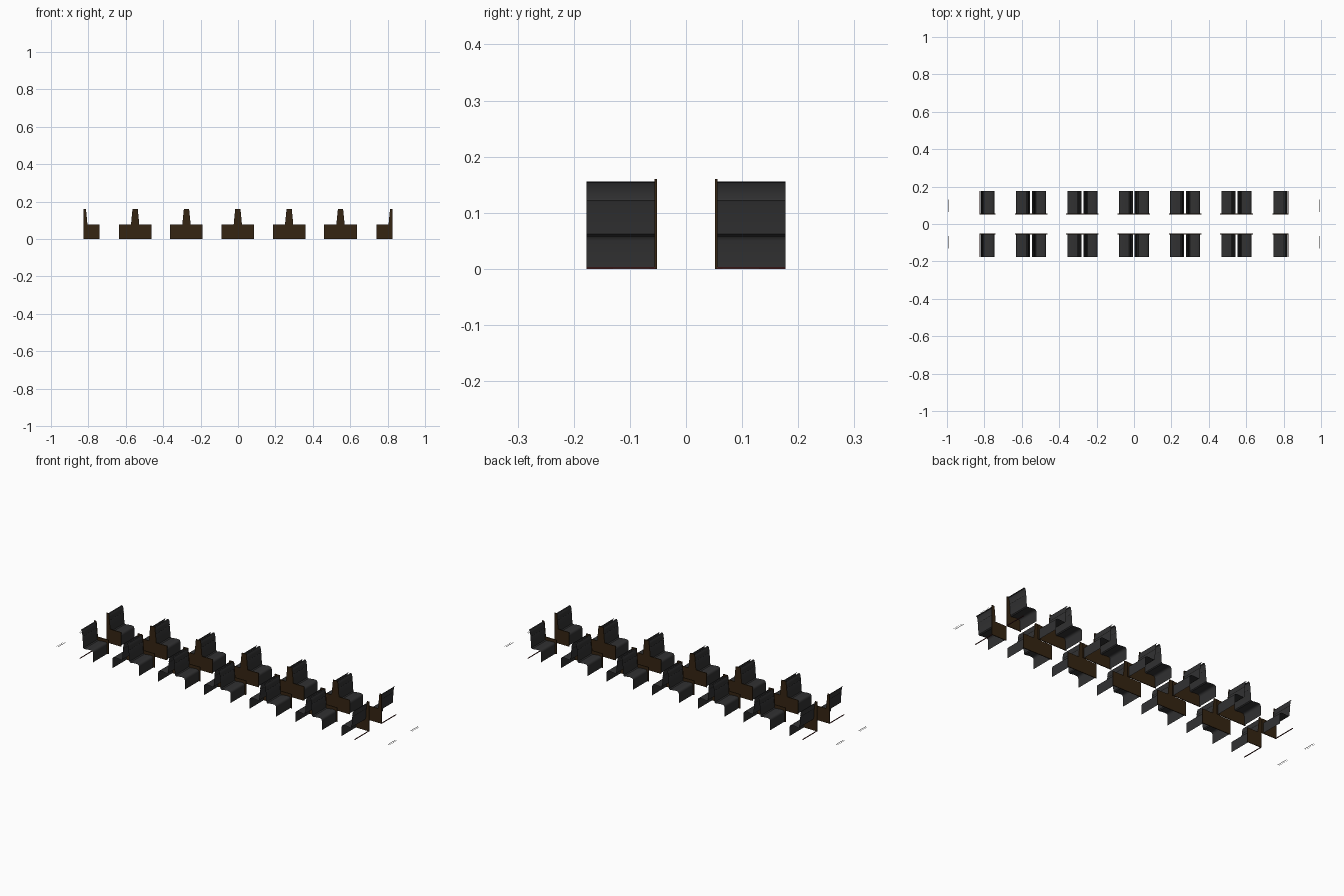
import bpy, bmesh

if "Cube" in bpy.data.objects:
    bpy.data.objects.remove(bpy.data.objects["Cube"])

def material(name, rgb):
    m = bpy.data.materials.new(name)
    m.diffuse_color = (*rgb, 1)
    m.use_nodes = True
    m.node_tree.nodes["Principled BSDF"].inputs["Base Color"].default_value = m.diffuse_color
    return m

FABRIC = material("charcoal fabric", (0.031, 0.031, 0.032))
WOOD = material("dark brown wood", (0.036, 0.018, 0.006))
RED = material("dark red trim", (0.09, 0.02, 0.02))
GREY = material("grey metal", (0.12, 0.12, 0.12))

def finish(bm, name, mat, smooth=False):
    me = bpy.data.meshes.new(name)
    bm.to_mesh(me)
    bm.free()
    ob = bpy.data.objects.new(name, me)
    bpy.context.collection.objects.link(ob)
    me.materials.append(mat)
    if smooth:
        bpy.ops.object.select_all(action='DESELECT')
        bpy.context.view_layer.objects.active = ob
        ob.select_set(True)
        bpy.ops.object.shade_smooth_by_angle(angle=0.7)
    return ob

def prism(name, profile, y0, y1, mat):
    """Closed x-z outline extruded along y."""
    bm = bmesh.new()
    f = bm.faces.new([bm.verts.new((x, y0, z)) for x, z in profile])
    r = bmesh.ops.extrude_face_region(bm, geom=[f])
    for v in r["geom"]:
        if isinstance(v, bmesh.types.BMVert):
            v.co.y = y1
    bmesh.ops.recalc_face_normals(bm, faces=bm.faces)
    return finish(bm, name, mat)

def box(name, x0, x1, y0, y1, z0, z1, mat):
    return prism(name, [(x0, z0), (x1, z0), (x1, z1), (x0, z1)], y0, y1, mat)

# Seat section, measured outward from the back: skirt, cushion, backrest, headrest
SEAT = [(0.080, 0.0), (0.080, 0.050), (0.078, 0.057), (0.073, 0.061), (0.060, 0.062),
        (0.040, 0.060), (0.026, 0.058), (0.021, 0.062), (0.017, 0.118), (0.0155, 0.122),
        (0.017, 0.126), (0.013, 0.148), (0.010, 0.154), (0.005, 0.156)]
# Half outline of the aisle-side end panel
PANEL = [(0.087, 0.0), (0.087, 0.077), (0.022, 0.077), (0.020, 0.100), (0.014, 0.160)]

def seat(cx, d, s):
    """Open upholstered shell facing direction d, in row s."""
    bm = bmesh.new()
    a = [bm.verts.new((cx + d * u, s * 0.055, z)) for u, z in SEAT]
    b = [bm.verts.new((cx + d * u, s * 0.177, z)) for u, z in SEAT]
    for i in range(len(SEAT) - 1):
        q = [a[i], a[i + 1], b[i + 1], b[i]]
        bm.faces.new(q if d * s < 0 else q[::-1])
    bm.normal_update()
    top = max(bm.faces, key=lambda f: abs(f.normal.z))
    if top.normal.z < 0:
        bmesh.ops.reverse_faces(bm, faces=bm.faces)
    finish(bm, "seat", FABRIC, True)

for s in (-1, 1):
    for k in range(-3, 4):
        cx = 0.2745 * k - (0.001 if abs(k) < 3 else 0)
        if abs(k) == 3:
            # Single seat at each end, facing inward
            d = -1 if k > 0 else 1
            cx = 0.827 * -d
            seat(cx, d, s)
            outline = [(cx, 0)] + [(cx + d * u, z) for u, z in PANEL] + [(cx, 0.160)]
            box("floor_trim", cx, cx + d * 0.004, s * 0.055, s * 0.177, 0, 0.003, RED)
        else:
            # Back-to-back pair
            seat(cx, 1, s)
            seat(cx, -1, s)
            outline = [(cx + u, z) for u, z in PANEL] + [(cx - u, z) for u, z in PANEL[::-1]]
        prism("end_panel", outline, s * 0.052, s * 0.056, WOOD)
    # Thin floor strips beyond the ends
    for d in (-1, 1):
        box("floor_strip", d * 0.990, d * 0.992, s * 0.065, s * 0.130, 0, 0.001, GREY)
        box("floor_strip_edge", d * 0.9995, d * 1.0, s * 0.065, s * 0.130, 0, 0.001, GREY)
